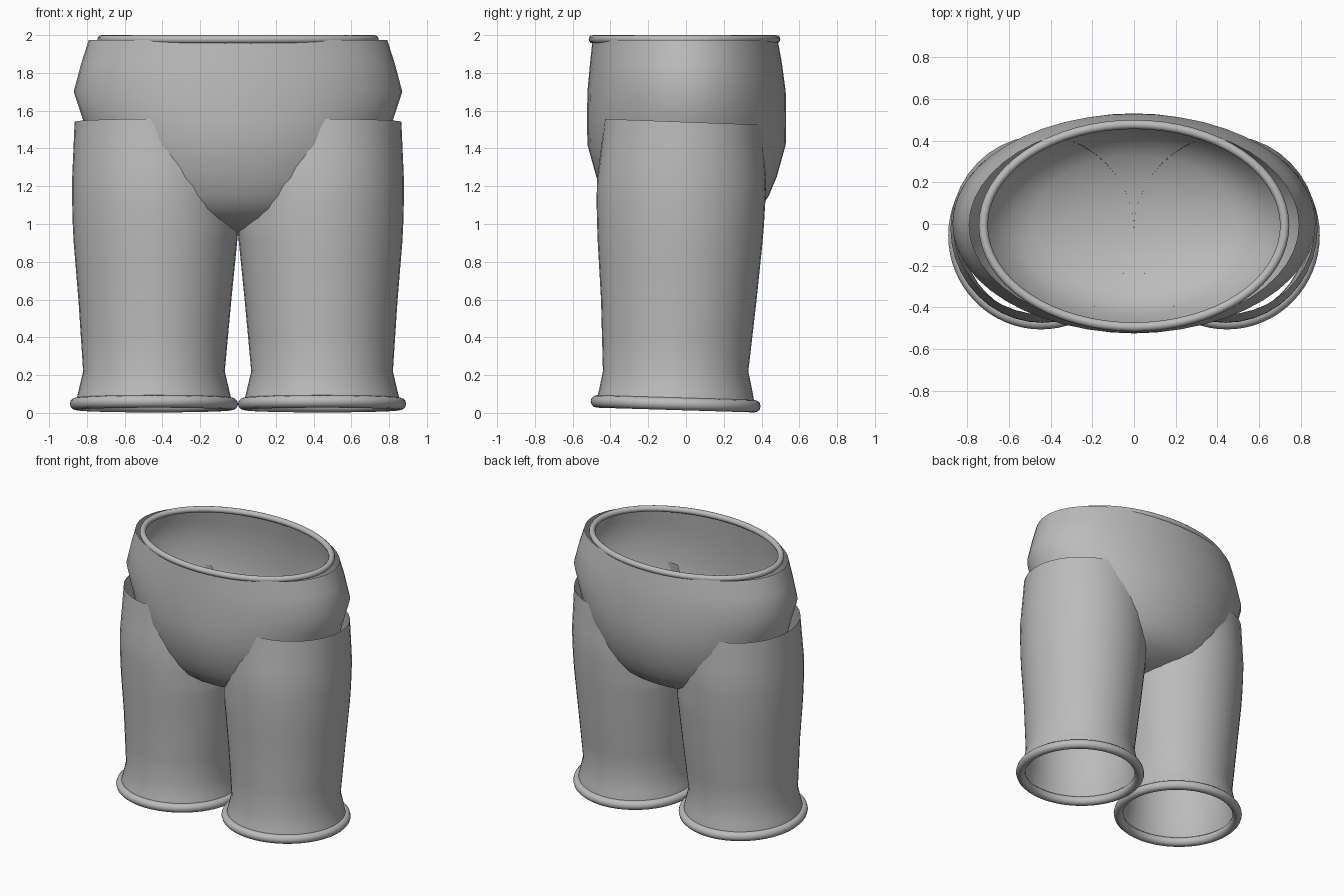
import bpy, bmesh, math

if "Cube" in bpy.data.objects:
    bpy.data.objects.remove(bpy.data.objects["Cube"])

grey = bpy.data.materials.new("plain grey")
grey.diffuse_color = (0.5, 0.5, 0.5, 1)
grey.use_nodes = True
grey.node_tree.nodes["Principled BSDF"].inputs["Base Color"].default_value = grey.diffuse_color


def make(name, rows, closed_rows=False, tip=None):
    """Skin a list of equal point loops; tip closes the last loop with a fan."""
    bm = bmesh.new()
    loops = [[bm.verts.new(p) for p in row] for row in rows]
    n = len(rows[0])
    pairs = list(zip(loops, loops[1:]))
    if closed_rows:
        pairs.append((loops[-1], loops[0]))
    for a, b in pairs:
        for i in range(n):
            j = (i + 1) % n
            bm.faces.new((a[i], a[j], b[j], b[i]))
    if tip:
        t = bm.verts.new(tip)
        for i in range(n):
            bm.faces.new((loops[-1][i], loops[-1][(i + 1) % n], t))
    bmesh.ops.recalc_face_normals(bm, faces=bm.faces)
    me = bpy.data.meshes.new(name)
    bm.to_mesh(me)
    bm.free()
    me.materials.append(grey)
    ob = bpy.data.objects.new(name, me)
    bpy.context.collection.objects.link(ob)
    bpy.ops.object.select_all(action='DESELECT')
    bpy.context.view_layer.objects.active = ob
    ob.select_set(True)
    bpy.ops.object.shade_smooth_by_angle(angle=math.radians(40))
    return ob


def angles(n):
    return [2 * math.pi * i / n for i in range(n)]


def lerp_table(table, x):
    """Linear interpolation in rows sorted by their first value."""
    x = max(table[0][0], min(table[-1][0], x))
    for a, b in zip(table, table[1:]):
        if x <= b[0]:
            t = (x - a[0]) / (b[0] - a[0])
            return [p + (q - p) * t for p, q in zip(a[1:], b[1:])]


def rolled_rim(name, cx, cy, cz, rx, ry, tube, slope):
    """Elliptical torus, tilted along y."""
    rows = []
    for a in angles(64):
        c, s = math.cos(a), math.sin(a)
        row = []
        for b in angles(12):
            r, h = tube * math.cos(b), tube * math.sin(b)
            y = (ry + r) * s
            row.append((cx + (rx + r) * c, cy + y, cz + h + slope * y))
        rows.append(row)
    return make(name, rows, closed_rows=True)


# Pelvis bowl: upper bands (z, rx, ry, cy), then a rounded floor (fraction, z)
BANDS = [(1.975, 0.79, 0.49, -0.005), (1.85, 0.83, 0.508, 0.0),
         (1.7, 0.87, 0.525, 0.003), (1.55, 0.82, 0.527, 0.003),
         (1.42, 0.78, 0.525, 0.003)]
FLOOR = [(0.0, 0.95), (0.2, 0.957), (0.4, 0.98), (0.62, 1.03), (0.74, 1.08),
         (0.83, 1.15), (0.91, 1.25), (1.0, 1.42)]
bands = BANDS + [(z, 0.78 * f, 0.525 * f, 0.003) for f, z in FLOOR[-2:0:-1]]
make("pelvis_bowl",
     [[(rx * math.cos(a), cy + ry * math.sin(a), z) for a in angles(48)]
      for z, rx, ry, cy in bands], tip=(0, 0.003, 0.95))

# Waist rim
rolled_rim("waist_rim", 0, -0.008, 1.978, 0.722, 0.485, 0.022, 0.0)

# Leg tube sections: z, centre x, rx, centre y, ry
LEG = [(0.05, 0.445, 0.415, -0.055, 0.42), (0.22, 0.445, 0.375, -0.055, 0.385),
       (0.6, 0.44, 0.405, -0.038, 0.412), (0.95, 0.437, 0.437, -0.03, 0.44),
       (1.2, 0.44, 0.44, -0.025, 0.45), (1.54, 0.435, 0.43, -0.015, 0.418)]


def leg_point(a, z):
    cx, rx, cy, ry = lerp_table(LEG, z)
    return cx + rx * math.cos(a), cy + ry * math.sin(a)


def leg_top(a):
    """Height at which the tube wall meets the bowl, or its open top."""
    x, y = leg_point(a, 1.25)
    f = math.hypot(x / 0.78, (y - 0.003) / 0.525)
    if f >= 1.0:
        return 1.54 - 0.035 * y
    return lerp_table(FLOOR, f)[0] + 0.012


for side, sx in (("right", 1), ("left", -1)):
    rows = []
    for z in (0.05, 0.12, 0.22, 0.4, 0.6, 0.78, 0.9):
        row = []
        for a in angles(40):
            x, y = leg_point(a, z)
            tilt = -0.03 * (y + 0.055) if z < 0.1 else 0
            row.append((sx * x, y, z + tilt))
        rows.append(row)
    for k in range(1, 7):
        row = []
        for a in angles(40):
            z = 0.9 + (leg_top(a) - 0.9) * k / 6
            x, y = leg_point(a, z)
            row.append((sx * x, y, z))
        rows.append(row)
    make(side + "_leg", rows)
    rolled_rim(side + "_ankle_rim", sx * 0.445, -0.055, 0.048,
               0.412, 0.417, 0.033, -0.03)
